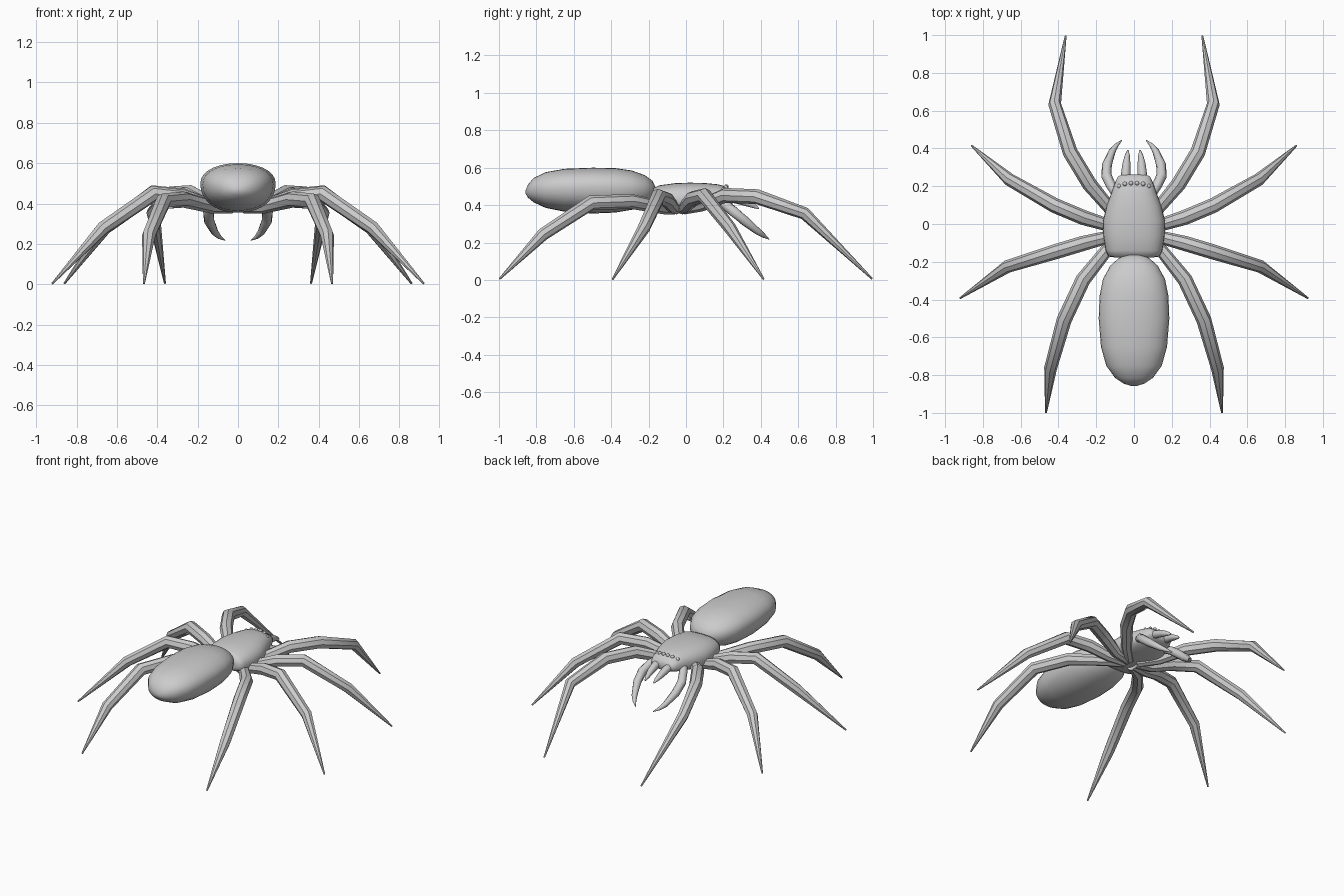
import bpy, bmesh, math
from mathutils import Vector


def make(name, rings, mirror=False, angle=40):
    """Skin a list of point rings into a closed, smooth shaded mesh."""
    bm = bmesh.new()
    loops = [[bm.verts.new(p) for p in ring] for ring in rings]
    n = len(loops[0])
    for a, b in zip(loops, loops[1:]):
        for i in range(n):
            j = (i + 1) % n
            bm.faces.new((a[i], a[j], b[j], b[i]))
    bm.faces.new(loops[0][::-1])
    bm.faces.new(loops[-1])
    bmesh.ops.recalc_face_normals(bm, faces=bm.faces)
    me = bpy.data.meshes.new(name)
    bm.to_mesh(me)
    bm.free()
    ob = bpy.data.objects.new(name, me)
    bpy.context.collection.objects.link(ob)
    if mirror:
        ob.modifiers.new("mirror", 'MIRROR').use_mirror_merge = False
    bpy.ops.object.select_all(action='DESELECT')
    bpy.context.view_layer.objects.active = ob
    ob.select_set(True)
    bpy.ops.object.shade_smooth_by_angle(angle=math.radians(angle))
    return ob


def tube(name, pts, radii, sides=8):
    """Tapered limb along a path, mirrored to the other side."""
    pts = [Vector(p) for p in pts]
    rings = []
    for k, (p, r) in enumerate(zip(pts, radii)):
        t = Vector()
        if k > 0:
            t += (p - pts[k - 1]).normalized()
        if k < len(pts) - 1:
            t += (pts[k + 1] - p).normalized()
        t.normalize()
        u = t.cross(Vector((0, 0, 1))).normalized()
        v = u.cross(t)
        rings.append([p + r * (math.cos(a) * u + math.sin(a) * v)
                      for a in (2 * math.pi * i / sides for i in range(sides))])
    return make(name, rings, True)


def loft(name, rows, power=2.0, sides=28):
    """Body from cross-sections: y, half width, top z, widest z, bottom z."""
    rings = []
    for y, w, top, mid, bot in rows:
        ring = []
        for i in range(sides):
            a = 2 * math.pi * i / sides
            c, s = math.cos(a), math.sin(a)
            x = w * math.copysign(abs(c) ** (2 / power), c)
            h = (top - mid) if s > 0 else (mid - bot)
            ring.append((x, y, mid + h * math.copysign(abs(s) ** (2 / power), s)))
        rings.append(ring)
    return make(name, rings, angle=60)


# abdomen
loft("abdomen", [
    (-0.857, 0.015, 0.480, 0.470, 0.460), (-0.845, 0.055, 0.510, 0.475, 0.440),
    (-0.815, 0.100, 0.545, 0.482, 0.415), (-0.750, 0.147, 0.576, 0.490, 0.385),
    (-0.650, 0.175, 0.594, 0.495, 0.365), (-0.500, 0.187, 0.600, 0.498, 0.355),
    (-0.380, 0.182, 0.598, 0.497, 0.360), (-0.290, 0.164, 0.585, 0.492, 0.375),
    (-0.220, 0.125, 0.560, 0.487, 0.400), (-0.180, 0.080, 0.530, 0.480, 0.430),
    (-0.160, 0.025, 0.490, 0.475, 0.460)], 2.15)

# head and thorax shell
loft("thorax", [
    (-0.178, 0.095, 0.470, 0.435, 0.405), (-0.172, 0.135, 0.492, 0.430, 0.390),
    (-0.140, 0.150, 0.506, 0.425, 0.378), (-0.060, 0.163, 0.517, 0.420, 0.370),
    (0.020, 0.164, 0.520, 0.420, 0.370), (0.100, 0.144, 0.518, 0.425, 0.375),
    (0.170, 0.118, 0.511, 0.430, 0.385), (0.220, 0.100, 0.498, 0.435, 0.398),
    (0.252, 0.085, 0.475, 0.440, 0.410), (0.262, 0.060, 0.457, 0.440, 0.420)], 2.5)

# four leg pairs
legs = {
    "front_legs": [(0.03, -0.01, 0.38), (0.13, 0.085, 0.40), (0.235, 0.21, 0.452),
                   (0.338, 0.38, 0.445), (0.42, 0.635, 0.355), (0.362, 0.995, 0.006)],
    "second_legs": [(0.03, -0.02, 0.38), (0.14, -0.005, 0.39), (0.27, 0.035, 0.435),
                    (0.42, 0.098, 0.452), (0.66, 0.235, 0.278), (0.86, 0.415, 0.004)],
    "third_legs": [(0.03, -0.05, 0.38), (0.14, -0.07, 0.39), (0.27, -0.103, 0.430),
                   (0.42, -0.148, 0.448), (0.67, -0.225, 0.278), (0.92, -0.392, 0.004)],
    "rear_legs": [(0.03, -0.06, 0.38), (0.13, -0.12, 0.385), (0.27, -0.295, 0.420),
                  (0.37, -0.508, 0.412), (0.442, -0.765, 0.243), (0.466, -0.998, 0.004)],
}
for name, path in legs.items():
    tube(name, path, (0.030, 0.034, 0.040, 0.040, 0.034, 0.005))

# curved outer fangs
tube("fangs", [(0.09, 0.15, 0.43), (0.122, 0.205, 0.405), (0.146, 0.255, 0.365),
               (0.143, 0.315, 0.315), (0.115, 0.385, 0.258), (0.092, 0.418, 0.235),
               (0.064, 0.444, 0.218)],
     (0.022, 0.026, 0.028, 0.026, 0.018, 0.011, 0.002), 10)

# small inner mouthparts
tube("mouthparts", [(0.048, 0.20, 0.445), (0.043, 0.27, 0.432), (0.040, 0.32, 0.415),
                    (0.035, 0.365, 0.395), (0.032, 0.39, 0.382)],
     (0.026, 0.025, 0.021, 0.013, 0.004), 10)

# eyes in a row above the mouth
for k, (x, y, z) in enumerate([(0.016, 0.216, 0.499), (0.048, 0.212, 0.494), (0.078, 0.2, 0.482)]):
    for s in (-1, 1):
        bpy.ops.mesh.primitive_uv_sphere_add(segments=12, ring_count=8, radius=0.012,
                                             location=(s * x, y, z))
        bpy.context.object.name = f"eye_{k}_{'left' if s < 0 else 'right'}"
        bpy.ops.object.shade_smooth()
